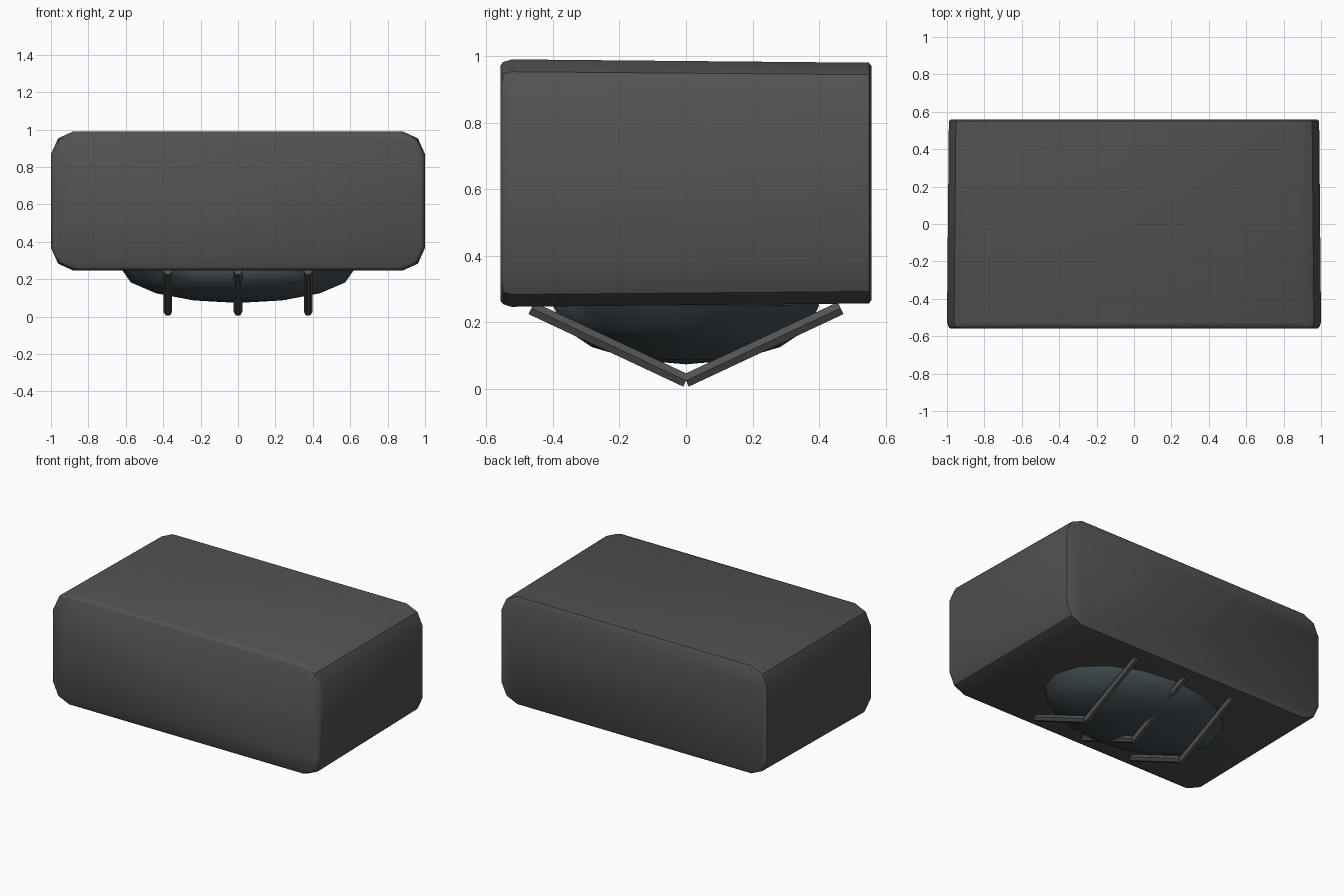
import bpy, bmesh, math
from mathutils import Vector, Matrix

if "Cube" in bpy.data.objects:
    bpy.data.objects.remove(bpy.data.objects["Cube"])


def material(name, colour):
    m = bpy.data.materials.new(name)
    m.diffuse_color = (*colour, 1)
    m.use_nodes = True
    m.node_tree.nodes["Principled BSDF"].inputs["Base Color"].default_value = m.diffuse_color
    return m


dark = material("dark_grey", (0.085, 0.085, 0.085))
glass = material("dark_glass", (0.055, 0.075, 0.085))


def finish(name, bm, mat, smooth):
    bmesh.ops.recalc_face_normals(bm, faces=bm.faces)
    mesh = bpy.data.meshes.new(name)
    bm.to_mesh(mesh)
    bm.free()
    mesh.materials.append(mat)
    ob = bpy.data.objects.new(name, mesh)
    bpy.context.collection.objects.link(ob)
    if smooth:
        bpy.ops.object.select_all(action='DESELECT')
        ob.select_set(True)
        bpy.context.view_layer.objects.active = ob
        bpy.ops.object.shade_smooth_by_angle(angle=math.radians(smooth))
    return ob


# Housing: chamfered rectangle lofted front to back, slightly tapered
corner = [(1.0, 0.25), (0.962, 0.335), (0.88, 0.372)]
outline = (corner + [(-x, z) for x, z in reversed(corner)]
           + [(-x, -z) for x, z in corner]
           + [(x, -z) for x, z in reversed(corner)])
bm = bmesh.new()
rings = []
for y, inset in [(-0.558, 0.018), (-0.55, 0.008), (-0.525, 0.0),
                 (0.55, 0.01), (0.558, 0.02)]:
    rings.append([bm.verts.new((x * (1 - inset), y,
                                0.618 + z * (1 - inset / 0.37)))
                  for x, z in outline])
n = len(outline)
for a, b in zip(rings, rings[1:]):
    for i in range(n):
        j = (i + 1) % n
        bm.faces.new((a[i], a[j], b[j], b[i]))
bm.faces.new(rings[0])
bm.faces.new(rings[-1])
finish("housing", bm, dark, 35)

# Lamp dome: flattened sphere set into the underside
bm = bmesh.new()
bmesh.ops.create_uvsphere(
    bm, u_segments=16, v_segments=8, radius=1,
    matrix=Matrix.Translation((0, 0, 0.25)) @ Matrix.Diagonal((0.62, 0.4, 0.177, 1)))
finish("lamp_dome", bm, glass, 50)

# Guard bars: three V shapes made of six-sided rods
for x, label in [(-0.375, "left"), (0, "middle"), (0.375, "right")]:
    bm = bmesh.new()
    for side in (-1, 1):
        p, q = Vector((x, 0, 0.024)), Vector((x, side * 0.465, 0.242))
        d = q - p
        # rod axes: x stays level, the axis runs along the slope
        u, w = Vector((1, 0, 0)), d.normalized()
        v = w.cross(u)
        rot = Matrix((u, v, w)).transposed().to_4x4()
        bmesh.ops.create_cone(
            bm, cap_ends=True, segments=6, radius1=0.023, radius2=0.023,
            depth=d.length,
            matrix=Matrix.Translation((p + q) / 2) @ rot @ Matrix.Rotation(math.pi / 2, 4, 'Z'))
    finish("guard_bar_" + label, bm, dark, 0)
